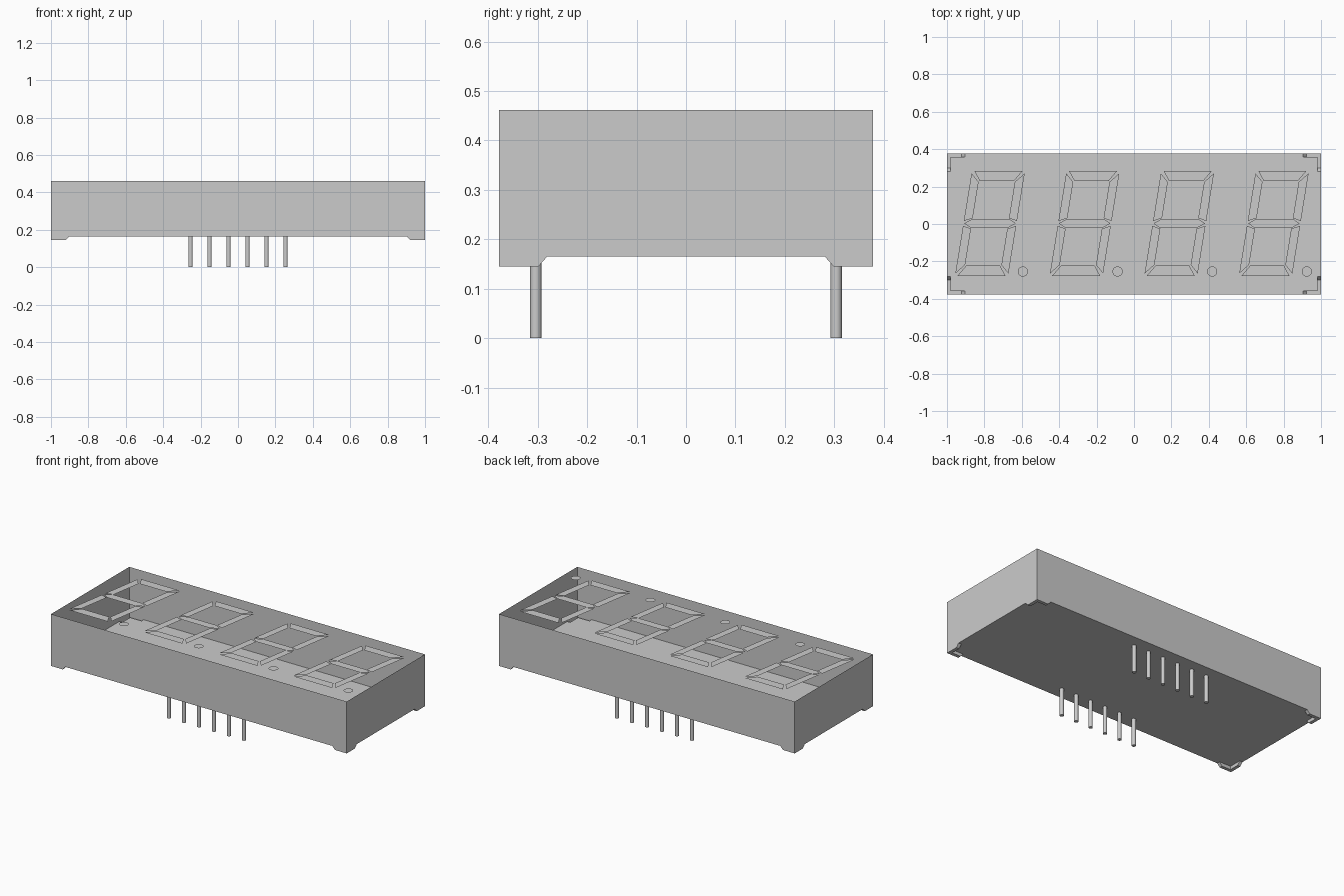
import bpy
import bmesh

if "Cube" in bpy.data.objects:
    bpy.data.objects.remove(bpy.data.objects["Cube"], do_unlink=True)

# Main dimensions
HX, HY = 1.0, 0.378             # half width and half depth
TOP, FLOOR, FOOT = 0.462, 0.165, 0.145
ARM, RIB, SLOPE = 0.097, 0.02, 0.018   # foot arm length, thickness, end slope
PITCH = 0.506                   # spacing of the digits
SLANT = 0.162

grey = bpy.data.materials.new("light grey")
grey.use_nodes = True
colour = (0.6, 0.6, 0.6, 1)
grey.diffuse_color = colour
grey.node_tree.nodes["Principled BSDF"].inputs["Base Color"].default_value = colour


def add_object(name, bm):
    mesh = bpy.data.meshes.new(name)
    bm.to_mesh(mesh)
    bm.free()
    mesh.materials.append(grey)
    obj = bpy.data.objects.new(name, mesh)
    bpy.context.collection.objects.link(obj)
    return obj


def add_face(bm, points):
    return bm.faces.new([bm.verts.new(p) for p in points])


# Open-topped housing: one quarter, mirrored across x and y
bm = bmesh.new()
ax, ay = HX - ARM, HY - ARM                 # where the foot arms meet the floor
bx, by = ax + SLOPE, ay + SLOPE             # where the arms reach full depth
ix, iy = HX - RIB, HY - RIB                 # inner sides of the foot

floor = add_face(bm, [(x, y, FLOOR) for x, y in (
    (0, 0), (0, HY), (ax, HY), (ax, iy), (ix, iy), (ix, ay), (HX, ay), (HX, 0))])
add_face(bm, [(x, HY, z) for x, z in (
    (0, FLOOR), (ax, FLOOR), (bx, FOOT), (HX, FOOT), (HX, TOP), (0, TOP))])
add_face(bm, [(HX, y, z) for y, z in (
    (0, FLOOR), (ay, FLOOR), (by, FOOT), (HY, FOOT), (HY, TOP), (0, TOP))])
# Corner foot: sole, sloped ends and inner sides
add_face(bm, [(x, y, FOOT) for x, y in (
    (bx, HY), (HX, HY), (HX, by), (ix, by), (ix, iy), (bx, iy))])
add_face(bm, [(ax, HY, FLOOR), (ax, iy, FLOOR), (bx, iy, FOOT), (bx, HY, FOOT)])
add_face(bm, [(HX, ay, FLOOR), (ix, ay, FLOOR), (ix, by, FOOT), (HX, by, FOOT)])
add_face(bm, [(ax, iy, FLOOR), (ix, iy, FLOOR), (ix, iy, FOOT), (bx, iy, FOOT)])
add_face(bm, [(ix, ay, FLOOR), (ix, iy, FLOOR), (ix, iy, FOOT), (ix, by, FOOT)])
bmesh.ops.remove_doubles(bm, verts=bm.verts, dist=1e-5)
bmesh.ops.recalc_face_normals(bm, faces=bm.faces)
floor.normal_update()
if floor.normal.z > 0:
    bmesh.ops.reverse_faces(bm, faces=bm.faces)
housing = add_object("housing", bm)
mirror = housing.modifiers.new("mirror", "MIRROR")
mirror.use_axis = (True, True, False)

# Digit segments: upper half in upright coordinates, slanted when placed
W, H = 0.142, 0.281             # half width and half height of a digit
TH, TV, GAP = 0.055, 0.045, 0.013
half_digit = {
    "end_bar": [(-W + GAP, H), (W - GAP, H), (W - TV - GAP / 2, H - TH),
                (-W + TV + GAP / 2, H - TH)],
    "left_bar": [(-W, H - GAP), (-W, GAP), (-W + TV, 0.025 + GAP / 4),
                 (-W + TV, H - TH - GAP / 3)],
    "right_bar": [(W, H - GAP), (W, GAP), (W - TV, 0.025 + GAP / 4),
                  (W - TV, H - TH - GAP / 3)],
}
middle_bar = [(-W + 0.004, 0), (-W + TV, 0.025), (W - TV, 0.025),
              (W - 0.004, 0), (W - TV, -0.025), (-W + TV, -0.025)]


def add_flat(name, outline, cx):
    bm = bmesh.new()
    face = add_face(bm, [(cx + x + SLANT * y, y + 0.003, TOP) for x, y in outline])
    face.normal_update()
    if face.normal.z < 0:
        face.normal_flip()
    add_object(name, bm)


for i in range(4):
    cx = -0.77 + i * PITCH
    for name, outline in half_digit.items():
        add_flat(f"digit_{i + 1}_upper_{name}", outline, cx)
        add_flat(f"digit_{i + 1}_lower_{name}", [(-x, -y) for x, y in outline], cx)
    add_flat(f"digit_{i + 1}_middle_bar", middle_bar, cx)

    # Decimal point
    bm = bmesh.new()
    bmesh.ops.create_circle(bm, cap_ends=True, segments=32, radius=0.027)
    bmesh.ops.translate(bm, verts=bm.verts, vec=(-0.594 + i * PITCH, -0.254, TOP))
    add_object(f"decimal_point_{i + 1}", bm)

# Two rows of round pins
for row, y in (("front", -0.304), ("back", 0.304)):
    for i in range(6):
        bm = bmesh.new()
        bmesh.ops.create_cone(bm, cap_ends=True, segments=24, radius1=0.0115,
                              radius2=0.0115, depth=FLOOR)
        bmesh.ops.translate(bm, verts=bm.verts,
                            vec=(-0.254 + i * 0.1016, y, FLOOR / 2))
        pin = add_object(f"{row}_pin_{i + 1}", bm)
        bpy.ops.object.select_all(action="DESELECT")
        pin.select_set(True)
        bpy.context.view_layer.objects.active = pin
        bpy.ops.object.shade_smooth_by_angle()
